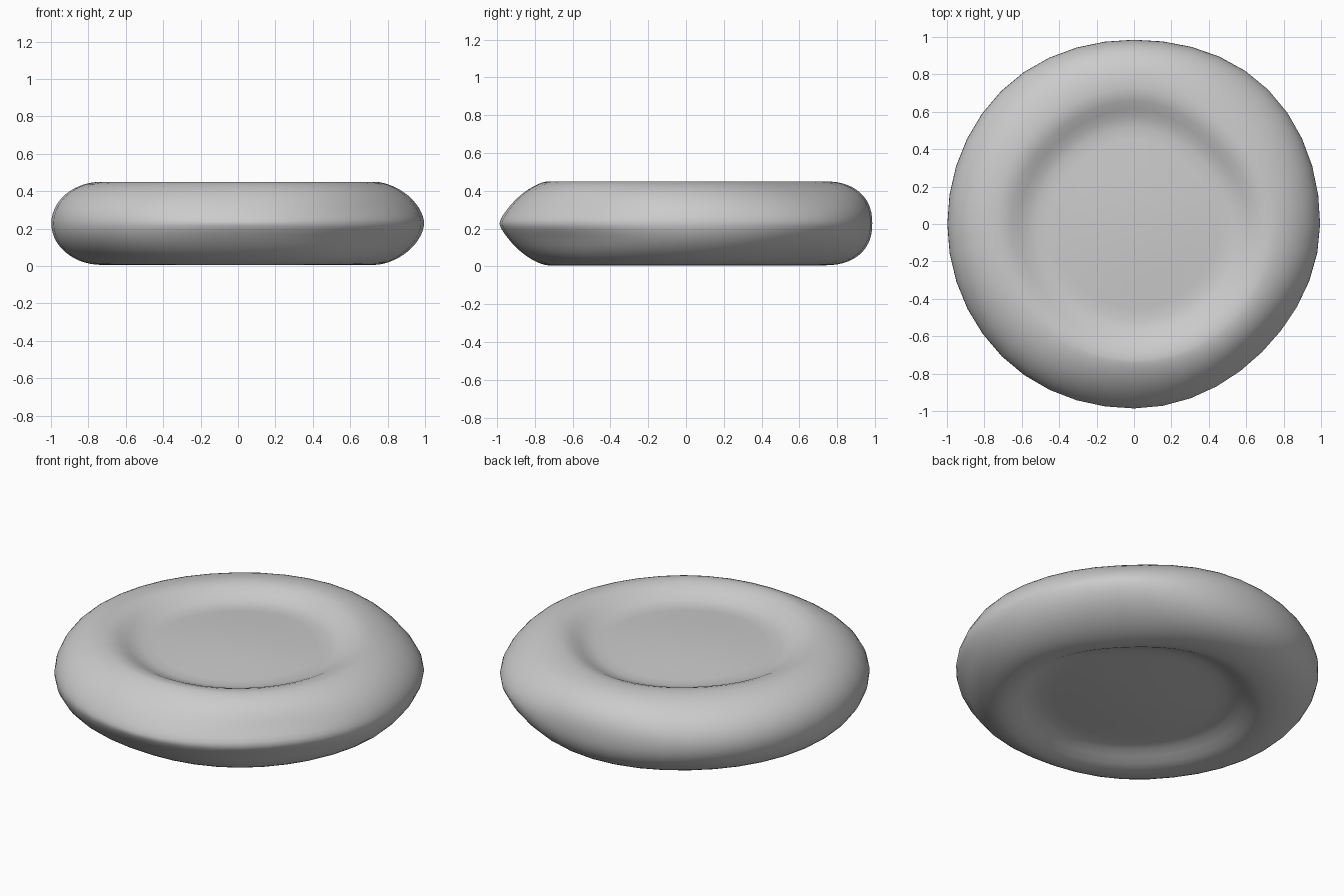
import bpy, bmesh, math

if "Cube" in bpy.data.objects:
    bpy.data.objects.remove(bpy.data.objects["Cube"])

SEGMENTS = 40
MID_Z = 0.228       # height of the widest line
HALF = 0.222        # half thickness at the rim

# Section every 45 degrees, counter-clockwise from +x:
# outer radius, rim crest radius, roundness power, size of the edge lip
SECTIONS = [(0.995, 0.73, 1.75, 0.00), (1.015, 0.69, 1.65, 0.00),
            (0.985, 0.73, 2.30, 0.00), (1.005, 0.715, 2.00, 0.00),
            (0.998, 0.73, 2.00, 0.00), (1.000, 0.72, 1.80, 0.00),
            (0.986, 0.73, 1.50, 0.01), (0.968, 0.73, 1.90, 0.035)]

# Dimple profile: share of the crest radius, height above the middle plane
DIMPLE = [(0.20, 0.174), (0.44, 0.167), (0.62, 0.156), (0.71, 0.154),
          (0.78, 0.165), (0.84, 0.185), (0.90, 0.206), (0.95, 0.218)]


def section_at(a):
    """Blend smoothly between the two nearest sections."""
    u = a / (math.pi / 4)
    i = int(u)
    t = u - i
    t = t * t * (3 - 2 * t)
    p, q = SECTIONS[i % 8], SECTIONS[(i + 1) % 8]
    return [m + (n - m) * t for m, n in zip(p, q)]


def half_profile(a):
    """Upper half of the section at angle a, from dimple to outer edge."""
    outer, crest, power, lip = section_at(a)
    pts = [(r * crest, z) for r, z in DIMPLE]
    wide = outer - lip - crest
    for i in range(15):
        t = math.pi / 2 * (1 - i / 14)
        c, s = max(math.cos(t), 0), max(math.sin(t), 0)
        z = HALF * s ** (2 / power)
        r = crest + wide * c ** (2 / power) + lip * math.exp(-(z / 0.06) ** 2)
        pts.append((r, z))
    return pts


# Dished disc: sections swept round the z axis, closed by fans at the centre
bm = bmesh.new()
columns = []
for k in range(SEGMENTS):
    a = 2 * math.pi * k / SEGMENTS
    upper = half_profile(a)
    section = upper + [(r, -z) for r, z in reversed(upper[:-1])]
    columns.append([bm.verts.new((r * math.cos(a), r * math.sin(a), MID_Z + z))
                    for r, z in section])
top = bm.verts.new((0, 0, MID_Z + 0.178))
bottom = bm.verts.new((0, 0, MID_Z - 0.178))
for k in range(SEGMENTS):
    p, q = columns[k], columns[(k + 1) % SEGMENTS]
    bm.faces.new((top, p[0], q[0]))
    bm.faces.new((bottom, q[-1], p[-1]))
    for i in range(len(p) - 1):
        bm.faces.new((p[i], p[i + 1], q[i + 1], q[i]))
bmesh.ops.recalc_face_normals(bm, faces=bm.faces)
for f in bm.faces:
    f.smooth = True

mesh = bpy.data.meshes.new("dished_disc")
bm.to_mesh(mesh)
bm.free()
disc = bpy.data.objects.new("dished_disc", mesh)
bpy.context.collection.objects.link(disc)
